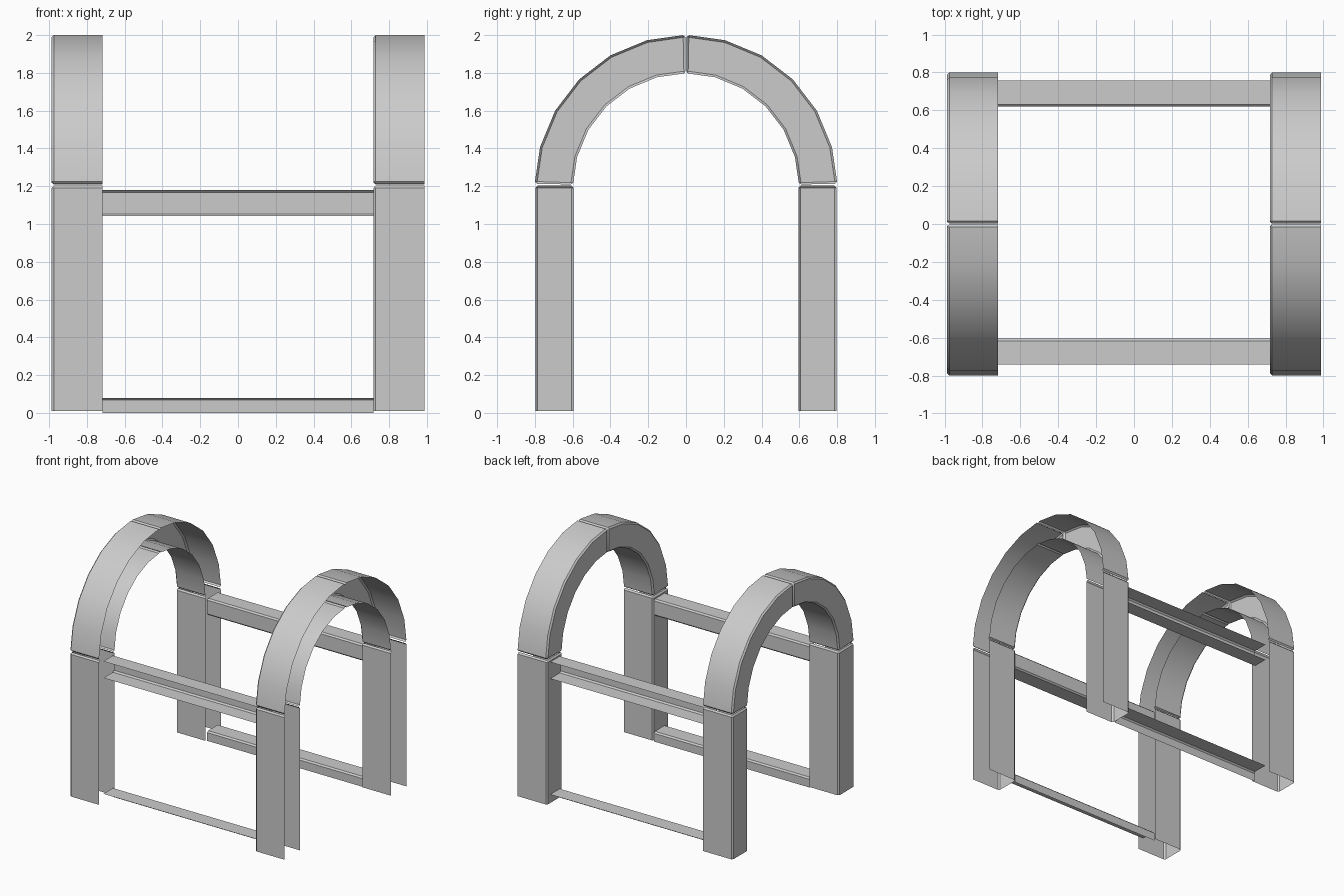
import bpy, bmesh
from math import sin, cos, radians
from mathutils import Vector

if "Cube" in bpy.data.objects:
    bpy.data.objects.remove(bpy.data.objects["Cube"])

C = 0.012            # chamfer width
IN, OUT = 0.595, 0.798
DEPTH = 0.27


def skin(name, rows, outward):
    """Bridge successive rows of points into an open sheet facing 'outward'."""
    bm = bmesh.new()
    vs = [[bm.verts.new(p) for p in row] for row in rows]
    for a, b in zip(vs, vs[1:]):
        for i in range(len(a) - 1):
            bm.faces.new((a[i], a[i + 1], b[i + 1], b[i]))
    bm.normal_update()
    total = sum((f.normal * f.calc_area() for f in bm.faces), Vector())
    if total.dot(Vector(outward)) < 0:
        bmesh.ops.reverse_faces(bm, faces=bm.faces[:])
    me = bpy.data.meshes.new(name)
    bm.to_mesh(me)
    bm.free()
    ob = bpy.data.objects.new(name, me)
    bpy.context.collection.objects.link(ob)
    bpy.ops.object.select_all(action='DESELECT')
    bpy.context.view_layer.objects.active = ob
    ob.select_set(True)
    bpy.ops.object.shade_smooth_by_angle(angle=radians(30))
    return ob


def channel(inset=0.0):
    """U section as (radius, depth), open on the +x side."""
    c = C - inset * 0.8
    i, o, x = IN + inset, OUT - inset, inset
    return [(i, DEPTH), (i, x + c), (i + c, x), (o - c, x), (o, x + c), (o, DEPTH)]


def leg(name, x0, side):
    rows = []
    for z, inset in ((0.01, 0), (1.19, 0), (1.203, C)):
        rows.append([(x0 + d, side * r, z) for r, d in channel(inset)])
    skin(name, rows, (-1, 0, 0))


def arch_half(name, x0, side):
    steps = [(0.9, C), (1.8, 0), (15, 0), (30, 0), (45, 0), (60, 0),
             (75, 0), (88.9, 0), (89.8, C)]
    rows = []
    for deg, inset in steps:
        a = radians(deg)
        rows.append([(x0 + d, side * (r + 0.002) * cos(a), 1.2 + (r + 0.002) * sin(a))
                     for r, d in channel(inset)])
    skin(name, rows, (-1, 0, 0))


def beam(name, section, side, web):
    """Rail whose web faces the middle and whose flanges point outward."""
    rows = [[(x, side * (web + d), z) for d, z in section] for x in (-0.717, 0.717)]
    skin(name, rows, (0, -side, 0))


# Two arched frames, each of two legs and two arch halves
for xname, x0 in (("left", -0.987), ("right", 0.717)):
    for yname, side in (("front", -1), ("back", 1)):
        leg(f"{xname}_{yname}_leg", x0, side)
        arch_half(f"{xname}_{yname}_arch", x0, side)

# Cross rails: full channel on top, half channel at the ground
upper = [(0.137, 1.18), (C, 1.18), (0, 1.18 - C), (0, 1.042 + C), (C, 1.042), (0.137, 1.042)]
lower = [(0.137, 0.08), (C, 0.08), (0, 0.08 - C), (0, 0.0)]
for yname, side, web in (("front", -1, 0.605), ("back", 1, 0.62)):
    beam(f"{yname}_upper_rail", upper, side, web)
    beam(f"{yname}_lower_rail", lower, side, web)
